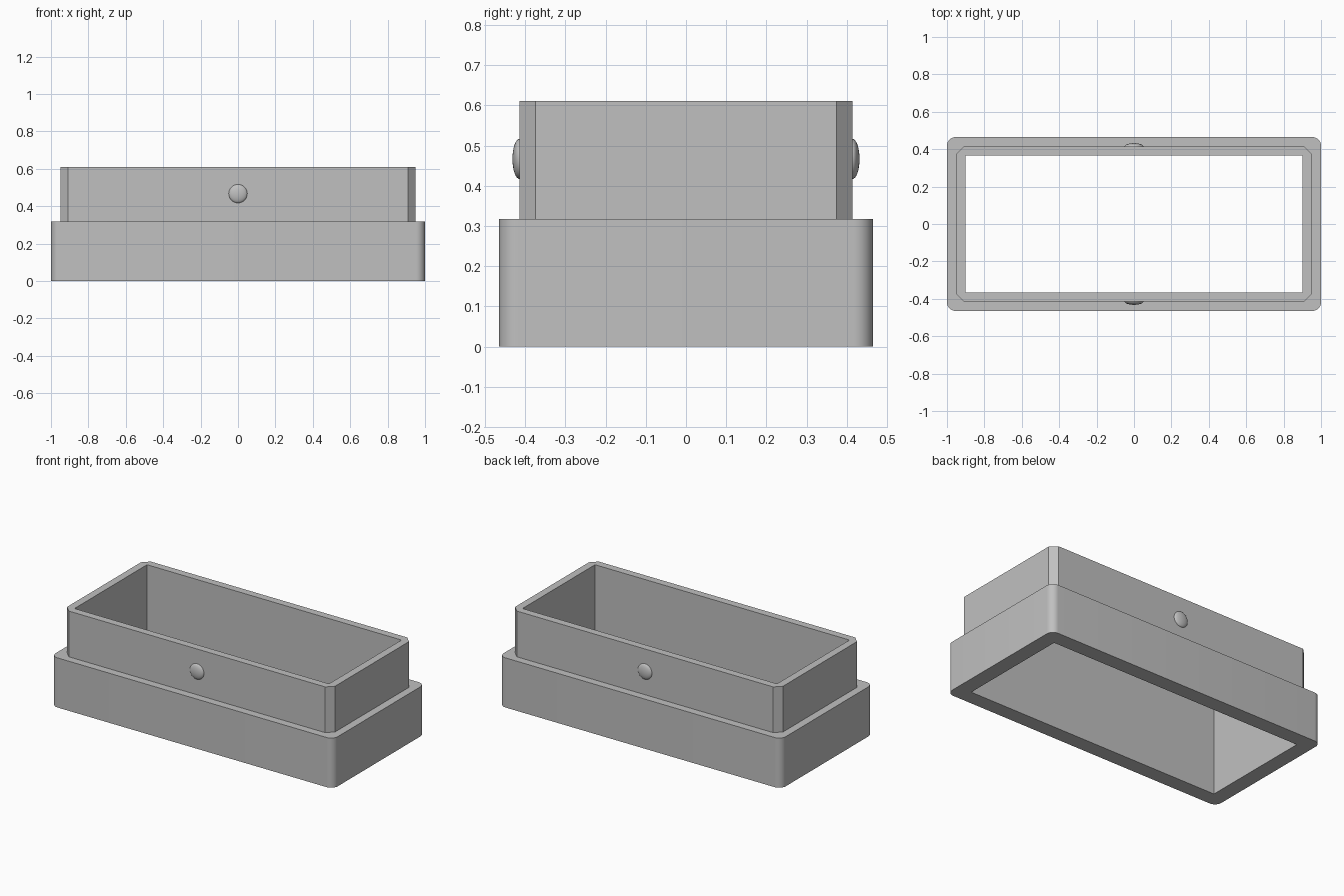
import bpy, bmesh, math
from mathutils import Matrix, Vector

if "Cube" in bpy.data.objects:
    bpy.data.objects.remove(bpy.data.objects["Cube"])

SEG = 10  # segments per corner

grey = bpy.data.materials.new("light grey")
grey.diffuse_color = (0.53, 0.53, 0.53, 1)
grey.use_nodes = True
grey.node_tree.nodes["Principled BSDF"].inputs["Base Color"].default_value = grey.diffuse_color


def finish(name, bm):
    mesh = bpy.data.meshes.new(name)
    bm.to_mesh(mesh)
    bm.free()
    mesh.materials.append(grey)
    ob = bpy.data.objects.new(name, mesh)
    bpy.context.collection.objects.link(ob)
    bpy.ops.object.select_all(action='DESELECT')
    ob.select_set(True)
    bpy.context.view_layer.objects.active = ob
    bpy.ops.object.shade_smooth_by_angle(angle=math.radians(30))
    return ob


def outline(hx, hy, z, r=0.0, chamfer=False):
    """Rectangle loop with square, rounded or chamfered corners."""
    pts = []
    for k, (sx, sy) in enumerate(((1, 1), (-1, 1), (-1, -1), (1, -1))):
        for i in range(SEG + 1):
            t = i / SEG
            if chamfer:
                t = round(t - 0.01)
            a = (k + t) * math.pi / 2
            pts.append(Vector((sx * (hx - r) + r * math.cos(a),
                               sy * (hy - r) + r * math.sin(a), z)))
    return pts


# Open frame: rounded base, step, chamfered collar, straight inner walls
loops = [
    outline(0.902, 0.367, 0.0),
    outline(1.0, 0.465, 0.0, 0.047),
    outline(1.0, 0.465, 0.318, 0.047),
    outline(0.95, 0.415, 0.318, 0.041, True),
    outline(0.95, 0.415, 0.611, 0.041, True),
    outline(0.902, 0.367, 0.611),
]
bm = bmesh.new()
rings = [[bm.verts.new(p) for p in loop] for loop in loops]
n = len(rings[0])
for a, b in zip(rings, rings[1:] + rings[:1]):
    for i in range(n):
        j = (i + 1) % n
        bm.faces.new((a[i], a[j], b[j], b[i]))
bmesh.ops.remove_doubles(bm, verts=bm.verts[:], dist=1e-5)
bmesh.ops.recalc_face_normals(bm, faces=bm.faces[:])
finish("stepped_frame", bm)

# Shallow round snap buttons on the front and back of the collar
for name, side in (("front_button", -1), ("back_button", 1)):
    bm = bmesh.new()
    bmesh.ops.create_uvsphere(bm, u_segments=32, v_segments=16, radius=1.0)
    bmesh.ops.delete(bm, geom=[v for v in bm.verts if v.co.z < -0.01], context='VERTS')
    bm.transform(Matrix.Translation((0, side * 0.414, 0.467))
                 @ Matrix.Rotation(-side * math.pi / 2, 4, 'X')
                 @ Matrix.Diagonal((0.05, 0.05, 0.018, 1)))
    finish(name, bm)
